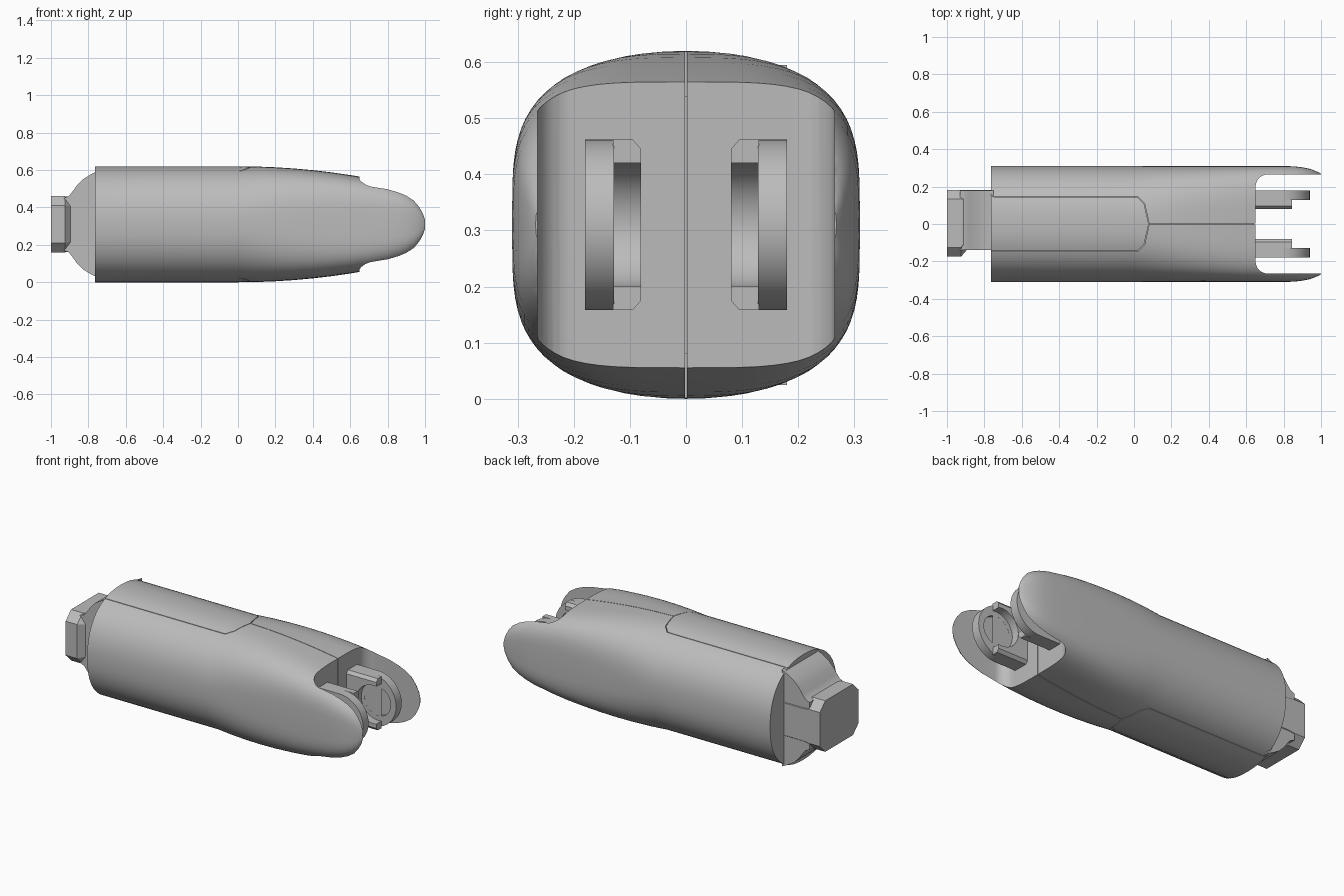
import bpy, bmesh, math

old = bpy.data.objects.get("Cube")
if old:
    bpy.data.objects.remove(old, do_unlink=True)

MID = 0.31
grey = bpy.data.materials.new("light_grey")
grey.use_nodes = True
grey.diffuse_color = (0.5, 0.5, 0.5, 1)
grey.node_tree.nodes["Principled BSDF"].inputs["Base Color"].default_value = (0.5, 0.5, 0.5, 1)


def loft(name, rings):
    """Skin a list of equal-length rings and cap both ends."""
    bm = bmesh.new()
    loops = [[bm.verts.new(p) for p in ring] for ring in rings]
    for a, b in zip(loops, loops[1:]):
        for i in range(len(a)):
            j = (i + 1) % len(a)
            bm.faces.new((a[i], a[j], b[j], b[i]))
    bm.faces.new(loops[0])
    bm.faces.new(loops[-1])
    bmesh.ops.recalc_face_normals(bm, faces=bm.faces)
    mesh = bpy.data.meshes.new(name)
    bm.to_mesh(mesh)
    bm.free()
    mesh.materials.append(grey)
    ob = bpy.data.objects.new(name, mesh)
    bpy.context.collection.objects.link(ob)
    return ob


def prism(name, pts, axis, lo, hi):
    """Extrude a 2D outline along x, y or z."""
    place = {"x": lambda a, b, t: (t, a, b),
             "y": lambda a, b, t: (a, t, b),
             "z": lambda a, b, t: (a, b, t)}[axis]
    return loft(name, [[place(a, b, t) for a, b in pts] for t in (lo, hi)])


def arc(cx, cy, r, start, end, n=12):
    return [(cx + r * math.cos(math.radians(start + (end - start) * i / n)),
             cy + r * math.sin(math.radians(start + (end - start) * i / n)))
            for i in range(n + 1)]


def cut(ob, cutter):
    mod = ob.modifiers.new("cut", "BOOLEAN")
    mod.operation = "DIFFERENCE"
    mod.solver = "EXACT"
    mod.object = cutter
    bpy.context.view_layer.objects.active = ob
    bpy.ops.object.modifier_apply(modifier=mod.name)
    bpy.data.objects.remove(cutter, do_unlink=True)


def smooth(ob):
    bpy.ops.object.select_all(action="DESELECT")
    ob.select_set(True)
    bpy.context.view_layer.objects.active = ob
    bpy.ops.object.shade_smooth_by_angle(angle=math.radians(30))


def section(x, h, w, n, count=72):
    """Rounded-square ring of half height h and half width w."""
    ring = []
    for i in range(count):
        a = 2 * math.pi * i / count
        c, s = math.cos(a), math.sin(a)
        ring.append((x, w * math.copysign(abs(c) ** (2 / n), c),
                     MID + h * math.copysign(abs(s) ** (2 / n), s)))
    return ring


# Body shell: straight at the rear, tapering and squaring toward the fork
rings = [section(-0.765, 0.31, 0.31, 2.3)]
for x in (0, 0.1, 0.2, 0.3, 0.4, 0.5, 0.6, 0.7, 0.8):
    rings.append(section(x, 0.31 - 0.13 * x * x, 0.31, 2.3 + 1.7 * min(x / 0.65, 1)))
for x, h, w in ((0.86, 0.207, 0.308), (0.9, 0.19, 0.303), (0.94, 0.165, 0.295),
                (0.97, 0.13, 0.284), (0.99, 0.09, 0.275), (1.0, 0.05, 0.268)):
    rings.append(section(x, h, w, 4))
body = loft("body_shell", rings)

# Fork opening with rounded inner corners
outline = ([(1.2, 0.265)] + arc(0.715, 0.2, 0.065, 90, 180, 8)
           + arc(0.715, -0.2, 0.065, 180, 270, 8) + [(1.2, -0.265)])
cut(body, prism("fork_cutter", outline, "z", -0.2, 0.9))

# Fine parting lines on top and underside, and down the fork wall
def seam(p, q, lo, hi, half=0.0015):
    dx, dy = q[0] - p[0], q[1] - p[1]
    d = math.hypot(dx, dy)
    nx, ny = -dy / d * half, dx / d * half
    pts = [(p[0] + nx, p[1] + ny), (q[0] + nx, q[1] + ny),
           (q[0] - nx, q[1] - ny), (p[0] - nx, p[1] - ny)]
    cut(body, prism("seam_cutter", pts, "z", lo, hi))


for lo, hi in ((0.54, 0.7), (-0.1, 0.08)):
    seam((0.08, 0), (0.7, 0), lo, hi)
    for side in (1, -1):
        path = [(-0.8, 0.145), (0.02, 0.145), (0.055, 0.11), (0.08, 0)]
        for p, q in zip(path, path[1:]):
            seam((p[0], side * p[1]), (q[0], side * q[1]), lo, hi)
seam((0.64, 0), (0.7, 0), 0.07, 0.55)
smooth(body)

# Rear plug: flat-sided dome
half = [(-0.75, 0.285), (-0.79, 0.265), (-0.83, 0.24), (-0.86, 0.21),
        (-0.885, 0.175), (-0.905, 0.15), (-0.93, 0.14)]
dome = ([(x, MID + z) for x, z in half] + [(x, MID - z) for x, z in reversed(half)])
smooth(prism("rear_plug", dome, "y", -0.14, 0.18))

# Rear block: chamfered end that necks in behind
def octagon(x, y0, y1, h, c=0.05):
    return [(x, y, MID + z) for y, z in (
        (y0, c - h), (y0 + c, -h), (y1 - c, -h), (y1, c - h),
        (y1, h - c), (y1 - c, h), (y0 + c, h), (y0, h - c))]


loft("rear_block", [octagon(-1.0, -0.175, 0.183, 0.15), octagon(-0.925, -0.175, 0.183, 0.15),
                    octagon(-0.895, -0.14, 0.183, 0.145), octagon(-0.75, -0.14, 0.183, 0.145)])

# Hinge brackets inside the fork, mirrored
R = 0.152
for side, label in ((1, "left"), (-1, "right")):
    def span(a, b):
        return sorted((side * a, side * b))

    plate_outline = [(0.63, MID + R), (0.63, MID - R)] + arc(0.788, MID, R, -90, 90, 32)
    plate = prism(label + "_bracket_plate", plate_outline, "y", *span(0.128, 0.18))
    cut(plate, prism("dent", arc(0.82, MID, 0.085, 0, 348.75, 31), "y", *span(0.1, 0.145)))
    smooth(plate)

    rail_outline = [(side * y, MID + z) for y, z in (
        (0.13, R), (0.095, R), (0.08, R - 0.017), (0.08, 0.017 - R), (0.095, -R), (0.13, -R))]
    rail = prism(label + "_bracket_rail", rail_outline, "x", 0.63, 0.845)
    cut(rail, prism("pocket", arc(0.825, MID, 0.112, 0, 352.5, 47), "y", *span(0.05, 0.1285)))
    smooth(rail)
